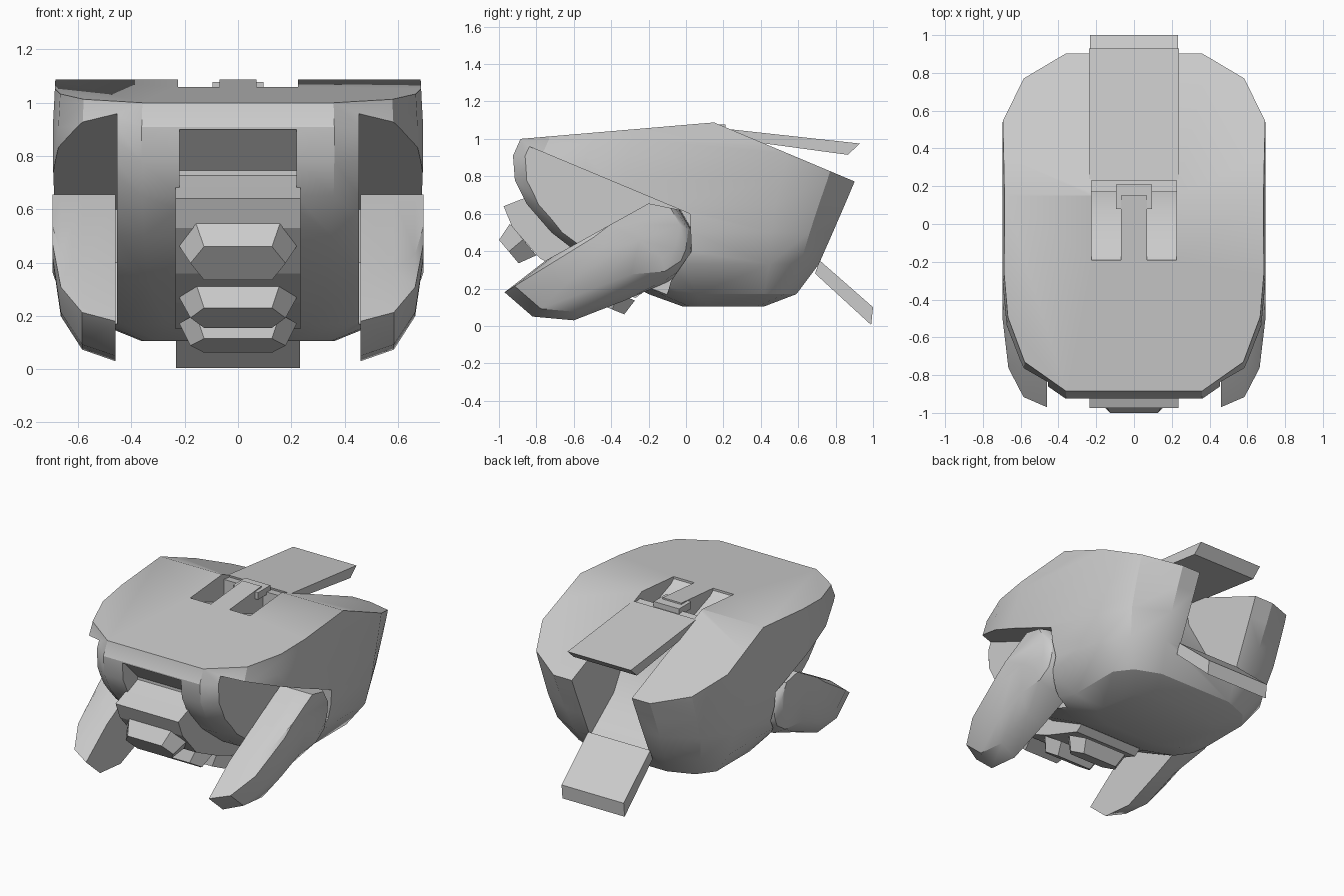
import bpy, bmesh, math
from mathutils import Vector

if "Cube" in bpy.data.objects:
    bpy.data.objects.remove(bpy.data.objects["Cube"])

grey = bpy.data.materials.new("light grey")
grey.diffuse_color = (0.6, 0.6, 0.6, 1)
grey.use_nodes = True
grey.node_tree.nodes["Principled BSDF"].inputs["Base Color"].default_value = grey.diffuse_color


def make(name, bm, smooth=0):
    bmesh.ops.recalc_face_normals(bm, faces=bm.faces)
    me = bpy.data.meshes.new(name)
    bm.to_mesh(me)
    bm.free()
    ob = bpy.data.objects.new(name, me)
    bpy.context.collection.objects.link(ob)
    me.materials.append(grey)
    if smooth:
        shade(ob, smooth)
    return ob


def shade(ob, angle):
    bpy.ops.object.select_all(action='DESELECT')
    ob.select_set(True)
    bpy.context.view_layer.objects.active = ob
    bpy.ops.object.shade_smooth_by_angle(angle=math.radians(angle))


def loft(name, rings, smooth=0, planes=()):
    """Skin equal-length rings of points, cap the ends, slice off by planes."""
    bm = bmesh.new()
    rows = [[bm.verts.new(p) for p in r] for r in rings]
    n = len(rows[0])
    for a, b in zip(rows, rows[1:]):
        for i in range(n):
            j = (i + 1) % n
            bm.faces.new((a[i], a[j], b[j], b[i]))
    bm.faces.new(rows[0])
    bm.faces.new(rows[-1])
    for co, no in planes:
        geom = bm.verts[:] + bm.edges[:] + bm.faces[:]
        cut = bmesh.ops.bisect_plane(bm, geom=geom, plane_co=co, plane_no=no, clear_outer=True)
        edges = [e for e in cut['geom_cut'] if isinstance(e, bmesh.types.BMEdge)]
        bmesh.ops.contextual_create(bm, geom=edges)
    return make(name, bm, smooth)


def prism(name, profile, x0, x1):
    """Extrude a (y, z) side profile from x0 to x1."""
    return loft(name, [[(x, y, z) for y, z in profile] for x in (x0, x1)])


def cut(target, cutter):
    m = target.modifiers.new("cut", 'BOOLEAN')
    m.operation, m.solver, m.object = 'DIFFERENCE', 'EXACT', cutter
    bpy.context.view_layer.objects.active = target
    bpy.ops.object.modifier_apply(modifier=m.name)
    bpy.data.objects.remove(cutter)


# Rounded hull: stacked plan outlines (z, front y, back y, half width)
levels = [(0.105, -0.02, 0.42, 0.36), (0.17, -0.20, 0.59, 0.52), (0.33, -0.50, 0.71, 0.64),
          (0.50, -0.72, 0.785, 0.68), (0.65, -0.85, 0.85, 0.69), (0.78, -0.915, 0.905, 0.695),
          (0.91, -0.925, 0.95, 0.695), (1.0, -0.885, 0.985, 0.69), (1.2, -0.875, 1.05, 0.68)]
front_corner = [(0.52, 0), (0.84, 0.15), (0.97, 0.38), (1, 0.6)]
back_corner = [(1, 0.40), (0.84, 0.15), (0.52, 0)]


def outline(z, yf, yb, w):
    s = (yb - yf) / 1.83
    right = [(fx * w, yf + d * s) for fx, d in front_corner]
    right += [(fx * w, yb - d * s) for fx, d in back_corner]
    return [(x, y, z) for x, y in right] + [(-x, y, z) for x, y in reversed(right)]


ridge = Vector((0, 0.15, 1.088))
body = loft("body", [outline(*l) for l in levels],
            planes=[(ridge, Vector((0, -0.085, 1))), (ridge, Vector((0, 0.42, 1)))])

# Side recesses that hold the arms
bay = [(-1.1, 1.07), (-0.84, 0.96), (0.02, 0.60), (0.03, 0.40), (-0.08, 0.24), (-0.15, 0), (-1.1, 0)]
for s in (-1, 1):
    cut(body, prism("bay_cutter", bay, s * 0.455, s * 0.9))
    # Sloped slots on the deck
    cut(body, prism("slot_cutter", [(-0.19, 1.2), (-0.19, 1.045), (-0.16, 1.02), (0.08, 0.93),
                                    (0.17, 0.93), (0.17, 1.2)], s * 0.07, s * 0.225))
# Rear channel
cut(body, prism("channel_cutter", [(0.15, 1.2), (0.15, 1.05), (0.23, 1.04), (0.26, 0.85), (0.45, 0.52),
                                   (0.70, 0.33), (1.2, 0.1), (1.2, 1.2)], -0.225, 0.225))
# Face recess
cut(body, prism("face_cutter", [(-1.1, 0.90), (-0.91, 0.90), (-0.76, 0.745), (-0.76, 0.6),
                                (-1.1, 0.6)], -0.22, 0.22))
shade(body, 28)

# Deck latch between the slots
prism("latch", [(0.08, 1.03), (0.08, 1.078), (0.21, 1.078), (0.21, 1.03)], -0.095, 0.095)

# Upper rear flap and lower rear ramp
prism("upper_flap", [(0.23, 1.052), (0.93, 0.975), (0.865, 0.915), (0.24, 1.0)], -0.237, 0.237)
prism("lower_ramp", [(0.715, 0.35), (1.0, 0.1), (0.99, 0.005), (0.69, 0.28)], -0.233, 0.233)

# Face and chin plate
prism("chin", [(-0.74, 0.735), (-0.86, 0.685), (-0.975, 0.64), (-0.93, 0.53), (-0.78, 0.36),
               (-0.55, 0.25), (-0.27, 0.15), (-0.2, 0.2), (-0.2, 0.4)], -0.235, 0.235)


# Hexagonal studs: outer face runs from top to bottom point in (y, z)
def stud(name, top, bottom, depth):
    t, b = Vector((0, *top)), Vector((0, *bottom))
    mid, up = (t + b) / 2, (t - b) / 2
    normal = Vector((0, -up.z, up.y)).normalized()
    if normal.z > 0:
        normal = -normal
    hexagon = [(-0.75, 1), (0.75, 1), (1.05, 0), (0.75, -1), (-0.75, -1), (-1.05, 0)]
    rings = []
    for scale_x, scale_v, d in ((0.17, 1, 0), (0.21, 1.35, depth)):
        rings.append([Vector((hx * scale_x, 0, 0)) + mid + up * hv * scale_v - normal * d
                      for hx, hv in hexagon])
    loft(name, rings)


stud("upper_stud", (-1.0, 0.46), (-0.895, 0.335), 0.10)
stud("middle_stud", (-0.70, 0.23), (-0.58, 0.155), 0.09)
stud("lower_stud", (-0.46, 0.115), (-0.33, 0.062), 0.09)

# Scoop-shaped arms: flat inside, rounded outside, shrinking toward the shoulder
arm = [(-0.2, 0.655), (-0.75, 0.35), (-0.97, 0.18), (-0.82, 0.05), (-0.6, 0.03), (-0.33, 0.135),
       (-0.1, 0.235), (0.0, 0.30), (0.03, 0.37), (0.045, 0.49), (-0.03, 0.62)]


def arm_ring(x, f):
    ring = []
    for y, z in arm:
        g = f if y < -0.15 else 0.5 + f / 2
        ring.append((x, -0.2 + (y + 0.2) * g, 0.655 + (z - 0.655) * g))
    return ring


for side, s in (("left", -1), ("right", 1)):
    loft(side + "_arm", [arm_ring(s * x, f) for x, f in
                         ((0.46, 1), (0.585, 0.93), (0.665, 0.73), (0.697, 0.38))], smooth=35)
